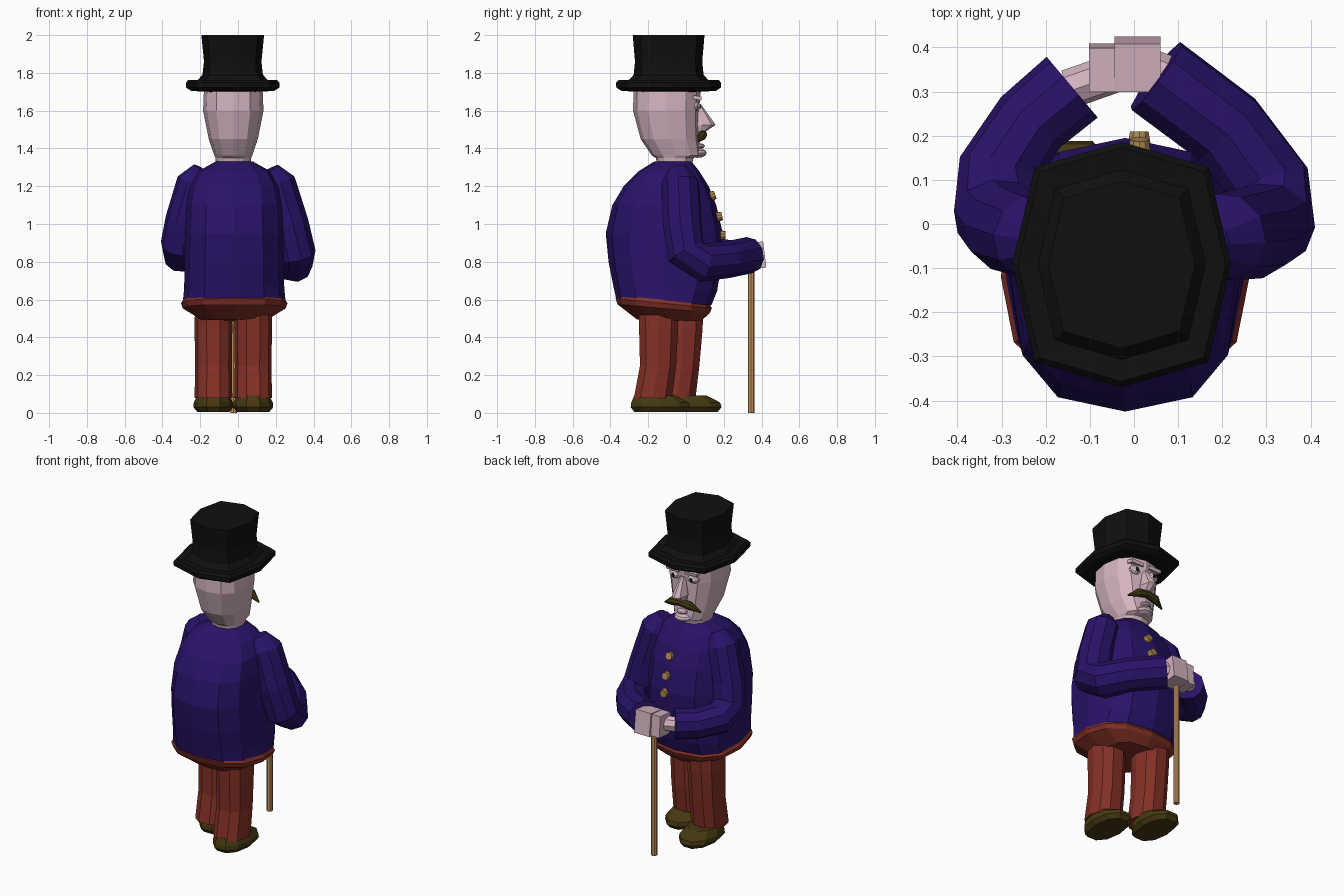
import bpy, bmesh, math
from mathutils import Vector, Matrix


def mat(name, r, g, b):
    m = bpy.data.materials.new(name)
    m.diffuse_color = (r, g, b, 1)
    return m


SKIN = mat("pale pink skin", 0.66, 0.46, 0.54)
BLUE = mat("dark blue cloth", 0.022, 0.006, 0.14)
RED = mat("rust red cloth", 0.23, 0.03, 0.02)
BLACK = mat("black felt", 0.005, 0.005, 0.005)
OLIVE = mat("dark olive leather", 0.06, 0.04, 0.006)
WOOD = mat("light wood", 0.55, 0.29, 0.11)
BRASS = mat("brass", 0.42, 0.25, 0.08)
WHITE = mat("eye white", 0.75, 0.72, 0.72)


def finish(name, bm, material):
    bmesh.ops.recalc_face_normals(bm, faces=bm.faces)
    me = bpy.data.meshes.new(name)
    bm.to_mesh(me)
    bm.free()
    me.materials.append(material)
    ob = bpy.data.objects.new(name, me)
    bpy.context.collection.objects.link(ob)
    return ob


def skin_rings(name, rings, material):
    """Bridge a list of point rings and close both ends."""
    bm = bmesh.new()
    vs = [[bm.verts.new(p) for p in ring] for ring in rings]
    n = len(vs[0])
    for a, b in zip(vs, vs[1:]):
        for i in range(n):
            j = (i + 1) % n
            bm.faces.new((a[i], a[j], b[j], b[i]))
    bm.faces.new(vs[0])
    bm.faces.new(vs[-1])
    return finish(name, bm, material)


def loft(name, sections, material, n=12, p=2.0):
    """Stack superellipse sections (z, cx, cy, rx, ry, optional slope along y)."""
    def power(v):
        return math.copysign(abs(v) ** (2 / p), v) if abs(v) > 1e-6 else 0
    rings = []
    for s in sections:
        z, cx, cy, rx, ry = s[:5]
        slope = s[5] if len(s) > 5 else 0
        ring = []
        for i in range(n):
            a = 2 * math.pi * i / n
            dx, dy = rx * power(math.cos(a)), ry * power(math.sin(a))
            ring.append((cx + dx, cy + dy, z + slope * dy))
        rings.append(ring)
    return skin_rings(name, rings, material)


def tube(name, path, material, n=10, flat=1.0):
    """Round tube along (x, y, z, radius) points with a carried frame."""
    pts = [Vector(q[:3]) for q in path]
    side, last, rings = None, None, []
    for i, q in enumerate(path):
        t = (pts[min(i + 1, len(pts) - 1)] - pts[max(i - 1, 0)]).normalized()
        if side is None:
            side = t.cross(Vector((0.1, 1, 0.1))).normalized()
        else:
            side = last.rotation_difference(t) @ side
        last = t
        up = t.cross(side)
        rings.append([pts[i] + q[3] * (math.cos(2 * math.pi * k / n) * side
                      + flat * math.sin(2 * math.pi * k / n) * up) for k in range(n)])
    return skin_rings(name, rings, material)


def box(name, loc, size, material, tilt=0):
    bm = bmesh.new()
    bmesh.ops.create_cube(bm, size=1, matrix=Matrix.Translation(loc)
                          @ Matrix.Rotation(tilt, 4, 'X') @ Matrix.Diagonal((*size, 1)))
    return finish(name, bm, material)


def ball(name, loc, size, material):
    bm = bmesh.new()
    bmesh.ops.create_uvsphere(bm, u_segments=10, v_segments=6, radius=1,
                              matrix=Matrix.Translation(loc) @ Matrix.Diagonal((*size, 1)))
    return finish(name, bm, material)


CX = -0.025  # middle of the figure

# top hat
loft("top_hat", [(z, CX - 0.003, -0.092, rx, ry) for z, rx, ry in (
    (1.70, 0.15, 0.17), (1.705, 0.22, 0.25), (1.722, 0.247, 0.277), (1.748, 0.248, 0.278),
    (1.762, 0.235, 0.265), (1.757, 0.19, 0.215), (1.79, 0.16, 0.185),
    (1.86, 0.152, 0.178), (2.0, 0.166, 0.19))], BLACK, n=8, p=3)

# head with neck
loft("head", [
    (1.31, CX, -0.06, 0.09, 0.09), (1.35, CX, -0.06, 0.095, 0.10),
    (1.362, CX, -0.05, 0.10, 0.13), (1.45, CX, -0.085, 0.13, 0.155),
    (1.60, CX, -0.105, 0.16, 0.175), (1.72, CX, -0.10, 0.155, 0.178)], SKIN, p=2.4)
ball("chin", (CX, 0.06, 1.376), (0.055, 0.05, 0.026), SKIN)
ball("lower_lip", (CX, 0.07, 1.413), (0.035, 0.03, 0.015), SKIN)
loft("nose", [(1.63, CX, 0.062, 0.016, 0.02), (1.525, CX, 0.085, 0.04, 0.072),
              (1.49, CX, 0.07, 0.03, 0.035)], SKIN, n=8)
tube("moustache", [(CX + x, y, z, r) for x, y, z, r in (
    (-0.125, 0.065, 1.435, 0.004), (-0.06, 0.085, 1.467, 0.025), (0, 0.09, 1.475, 0.022),
    (0.06, 0.085, 1.467, 0.025), (0.125, 0.065, 1.435, 0.004))], OLIVE, n=8)

# eyes with lids and brow
for side, s in (("left", -1), ("right", 1)):
    x = CX + 0.062 * s
    ball(side + "_eyelid", (x, 0.052, 1.625), (0.04, 0.02, 0.028), SKIN)
    ball(side + "_eye", (x, 0.06, 1.623), (0.03, 0.018, 0.018), WHITE)
    ball(side + "_pupil", (x, 0.073, 1.623), (0.012, 0.008, 0.013), BLACK)
    box(side + "_brow", (x, 0.06, 1.668), (0.085, 0.045, 0.02), SKIN, -0.2)

# jacket, pear-shaped with a slanted hem
loft("jacket", [(z, -0.02, (a + b) / 2, rx, (b - a) / 2, slope) for z, a, b, rx, slope in (
    (0.588, -0.37, 0.135, 0.272, -0.07), (0.66, -0.385, 0.165, 0.265, -0.05),
    (0.80, -0.41, 0.19, 0.263, 0), (0.95, -0.425, 0.195, 0.26, 0),
    (1.10, -0.39, 0.16, 0.252, 0), (1.20, -0.33, 0.12, 0.235, 0),
    (1.28, -0.25, 0.07, 0.19, 0), (1.33, -0.17, 0.03, 0.10, 0))], BLUE, n=12, p=2.6)

# jacket buttons
for i, (y, z, tilt) in enumerate(((0.142, 1.15, 0.35), (0.178, 1.04, 0.22), (0.196, 0.94, 0.0))):
    bm = bmesh.new()
    bmesh.ops.create_cone(bm, cap_ends=True, segments=10, radius1=0.027, radius2=0.022,
                          depth=0.028, matrix=Matrix.Translation((0.012, y, z))
                          @ Matrix.Rotation(tilt - math.pi / 2, 4, 'X'))
    finish("button_%d" % (i + 1), bm, BRASS)

# sleeves
tube("right_sleeve", [
    (0.17, -0.04, 1.29, 0.05), (0.205, -0.03, 1.22, 0.10), (0.27, -0.02, 1.0, 0.105),
    (0.305, 0.0, 0.85, 0.106), (0.30, 0.09, 0.795, 0.103), (0.21, 0.215, 0.81, 0.097),
    (0.05, 0.335, 0.835, 0.097)], BLUE)
tube("left_sleeve", [
    (-0.19, -0.04, 1.29, 0.05), (-0.23, -0.03, 1.22, 0.095), (-0.285, -0.01, 1.02, 0.10),
    (-0.31, 0.02, 0.89, 0.10), (-0.305, 0.12, 0.84, 0.095), (-0.235, 0.23, 0.83, 0.088),
    (-0.14, 0.31, 0.83, 0.09)], BLUE)

# wrists and hands folded over the cane
tube("left_wrist", [(-0.15, 0.305, 0.83, 0.045), (-0.05, 0.34, 0.83, 0.045)], SKIN, n=8)
tube("right_wrist", [(0.08, 0.325, 0.835, 0.055), (0.0, 0.36, 0.835, 0.05)], SKIN, n=8)
box("right_hand", (0.008, 0.362, 0.832), (0.105, 0.11, 0.14), SKIN, 0.12)
box("left_hand", (-0.073, 0.354, 0.832), (0.058, 0.10, 0.13), SKIN, 0.08)

# cane
tube("cane", [(-0.023, 0.345, 0.0, 0.018), (-0.023, 0.345, 0.80, 0.018)], WOOD, n=8)

# trouser seat
loft("trouser_seat", [
    (0.60, -0.02, -0.118, 0.27, 0.245, -0.10), (0.58, -0.02, -0.118, 0.282, 0.255, -0.10),
    (0.553, -0.02, -0.118, 0.272, 0.245, -0.09), (0.49, -0.02, -0.09, 0.17, 0.17, -0.03)],
    RED, p=2.6)

# legs and shoes, left one stepping forward
for side, x, ys, shoe_y in (("left", -0.13, (-0.015, -0.025, -0.05), 0.03),
                            ("right", 0.08, (-0.145, -0.148, -0.175), -0.135)):
    loft(side + "_leg", [(0.56, x, ys[0], 0.098, 0.11), (0.45, x, ys[0], 0.10, 0.108),
                         (0.25, x, ys[1], 0.097, 0.10), (0.08, x, ys[2], 0.10, 0.105)],
         RED, n=10, p=2.3)
    loft(side + "_shoe", [(0.005, x, shoe_y, 0.085, 0.145), (0.03, x, shoe_y, 0.106, 0.165),
                          (0.055, x, shoe_y - 0.002, 0.104, 0.16),
                          (0.092, x, shoe_y - 0.03, 0.085, 0.115)], OLIVE, n=10, p=2.2)
